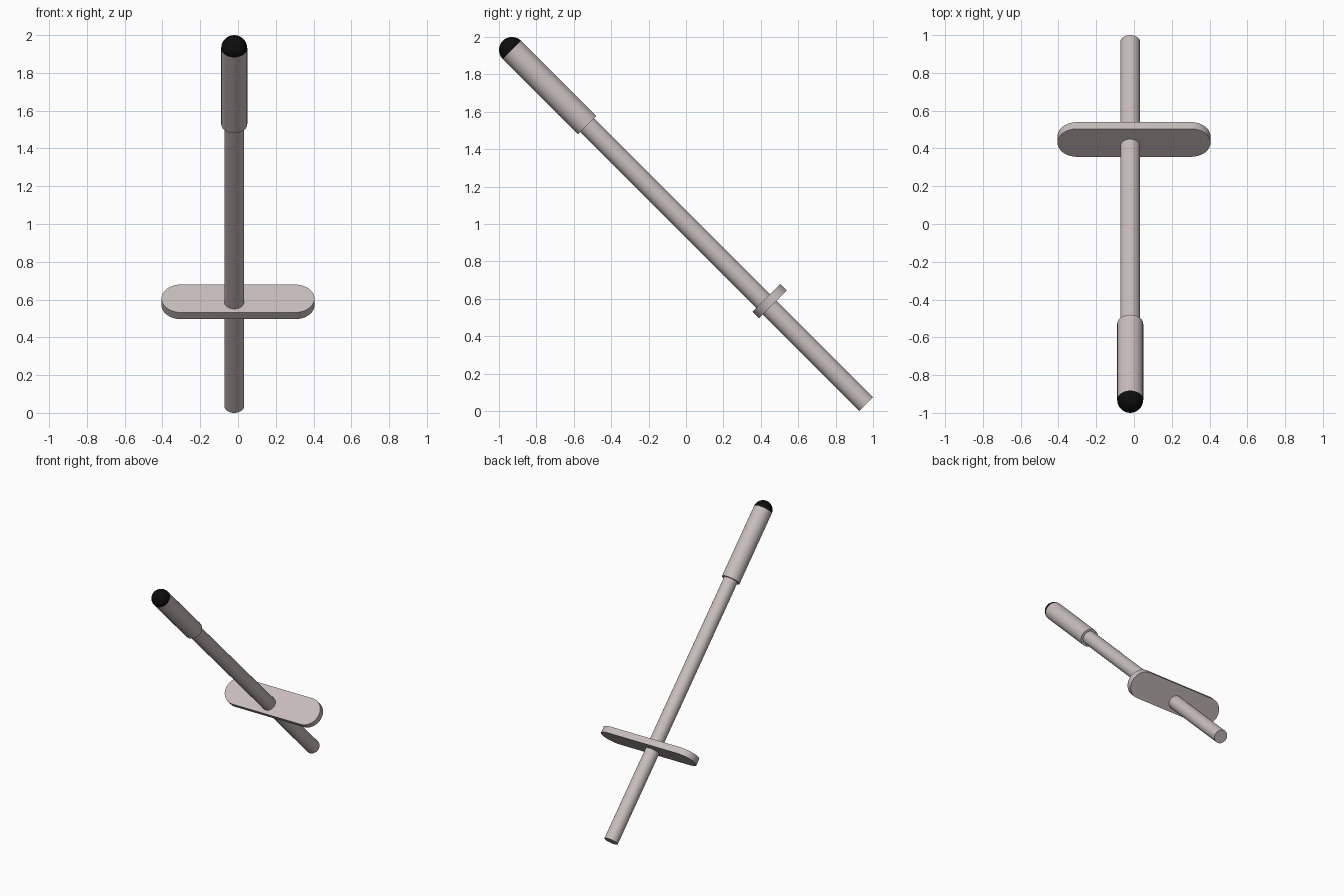
import bpy, math
from mathutils import Matrix

if "Cube" in bpy.data.objects:
    bpy.data.objects.remove(bpy.data.objects["Cube"])

# Everything is built along local z, then tilted 45 degrees toward the front
TILT = Matrix.Translation((-0.02, 0.963, 0.037)) @ Matrix.Rotation(math.radians(45), 4, 'X')
R_ROD, R_GRIP = 0.0525, 0.069
GRIP_START, GRIP_END = 2.11, 2.678


def material(name, rgb):
    m = bpy.data.materials.new(name)
    m.diffuse_color = (*rgb, 1)
    m.use_nodes = True
    m.node_tree.nodes["Principled BSDF"].inputs["Base Color"].default_value = m.diffuse_color
    return m


PALE = material("pale grey", (0.58, 0.51, 0.51))
BLACK = material("black", (0.004, 0.004, 0.004))


def make(name, verts, faces, mat):
    me = bpy.data.meshes.new(name)
    me.from_pydata(verts, [], faces)
    me.materials.append(mat)
    ob = bpy.data.objects.new(name, me)
    bpy.context.collection.objects.link(ob)
    ob.matrix_world = TILT
    bpy.ops.object.select_all(action='DESELECT')
    ob.select_set(True)
    bpy.context.view_layer.objects.active = ob
    bpy.ops.object.shade_smooth_by_angle(angle=math.radians(35))
    return ob


def loft(name, rings, mat):
    """Skin equal-length rings and cap both ends."""
    n = len(rings[0])
    verts = [p for r in rings for p in r]
    faces = [tuple(range(n))[::-1], tuple(range(len(verts) - n, len(verts)))]
    for k in range(len(rings) - 1):
        for i in range(n):
            j = (i + 1) % n
            faces.append((k * n + i, k * n + j, (k + 1) * n + j, (k + 1) * n + i))
    return make(name, verts, faces, mat)


def circle(r, z, n=48):
    return [(r * math.cos(2 * math.pi * i / n), r * math.sin(2 * math.pi * i / n), z)
            for i in range(n)]


def stadium(half_len, r, z, dx, dy, n=24):
    pts = []
    for side, start in ((1, -math.pi / 2), (-1, math.pi / 2)):
        for i in range(n + 1):
            a = start + math.pi * i / n
            pts.append((dx + side * half_len + r * math.cos(a), dy + r * math.sin(a), z))
    return pts


# Long shaft
loft("shaft", [circle(R_ROD, 0), circle(R_ROD, GRIP_START + 0.02)], PALE)

# Thicker grip
loft("grip", [circle(R_GRIP, GRIP_START), circle(R_GRIP, GRIP_END)], PALE)

# Black hemispherical cap
dome = [circle(R_GRIP * math.cos(a), GRIP_END + R_GRIP * math.sin(a))
        for a in (math.radians(88 * k / 12) for k in range(13))]
loft("end_cap", dome, BLACK)

# Rounded crosspiece
loft("crosspiece", [stadium(0.3, 0.105, z, 0.02, 0.025) for z in (0.729, 0.779)], PALE)
